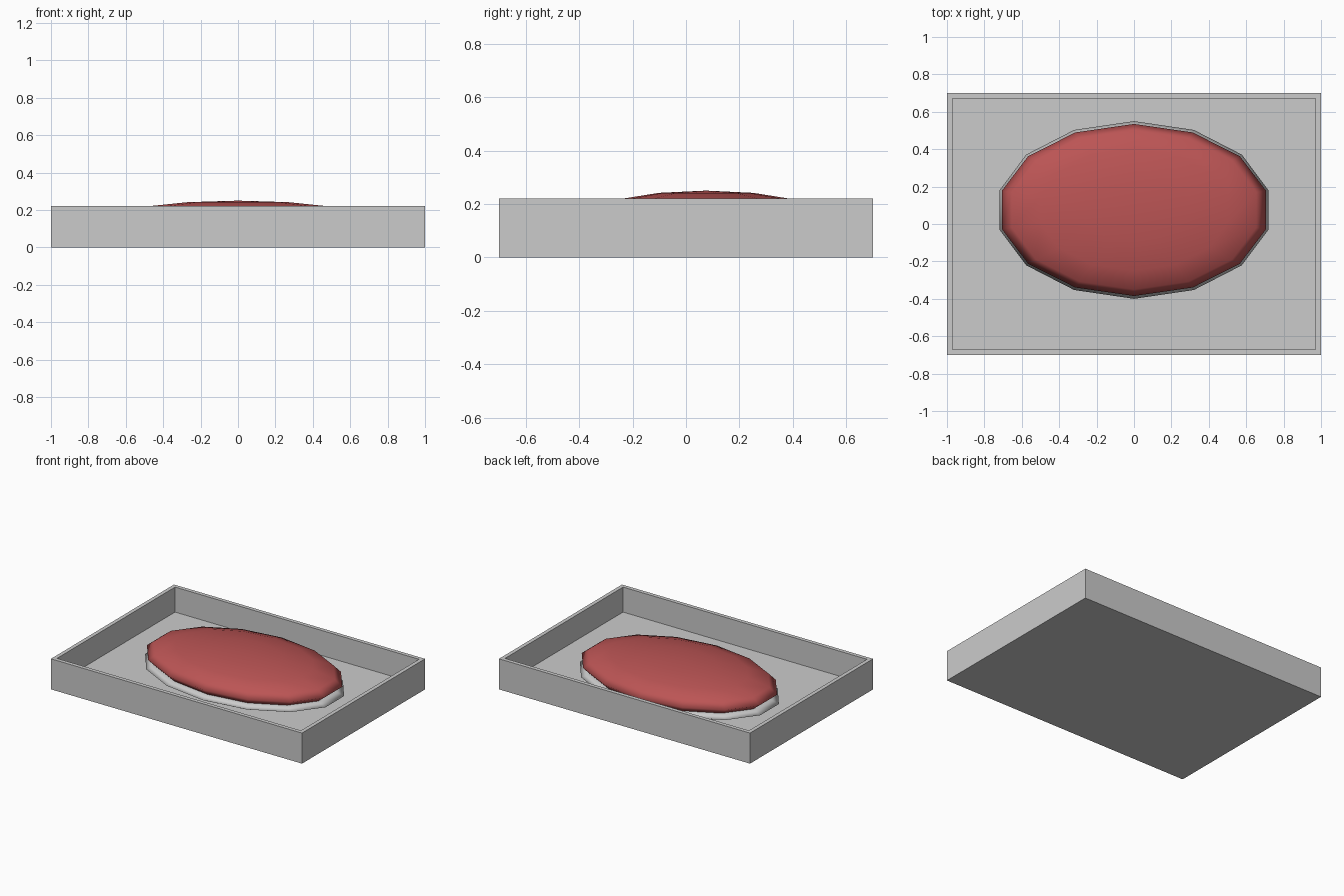
import bpy, bmesh, math
from mathutils import Matrix, Vector

if "Cube" in bpy.data.objects:
    bpy.data.objects.remove(bpy.data.objects["Cube"])


def finish(bm, name, smooth=False, mat=None):
    bmesh.ops.recalc_face_normals(bm, faces=bm.faces)
    for f in bm.faces:
        f.smooth = smooth
    me = bpy.data.meshes.new(name)
    bm.to_mesh(me)
    bm.free()
    ob = bpy.data.objects.new(name, me)
    bpy.context.collection.objects.link(ob)
    if mat:
        me.materials.append(mat)
    return ob


def ellipsoid(name, centre, radii, mat=None):
    bm = bmesh.new()
    bmesh.ops.create_uvsphere(bm, u_segments=14, v_segments=8, radius=1)
    # turn so that a corner of the outline points along y
    if max(v.co.x for v in bm.verts) > max(v.co.y for v in bm.verts):
        bmesh.ops.rotate(bm, verts=bm.verts, cent=(0, 0, 0),
                         matrix=Matrix.Rotation(math.pi / 2, 3, 'Z'))
    bmesh.ops.scale(bm, vec=radii, verts=bm.verts)
    bmesh.ops.translate(bm, vec=centre, verts=bm.verts)
    return finish(bm, name, True, mat)


# open tray: a box with its top inset and pushed down
W, D, H, WALL, FLOOR = 2.0, 1.4, 0.22, 0.04, 0.04
bm = bmesh.new()
bmesh.ops.create_cube(bm, size=1)
bmesh.ops.scale(bm, vec=(W, D, H), verts=bm.verts)
bmesh.ops.translate(bm, vec=(0, 0, H / 2), verts=bm.verts)
top = max(bm.faces, key=lambda f: f.calc_center_median().z)
bmesh.ops.inset_region(bm, faces=[top], thickness=WALL)
ext = bmesh.ops.extrude_discrete_faces(bm, faces=[top])
bmesh.ops.translate(bm, vec=(0, 0, FLOOR - H), verts=ext['faces'][0].verts)
finish(bm, "tray")

# shallow grey dish and the red cushion resting in it
red = bpy.data.materials.new("red")
red.diffuse_color = (0.5, 0.09, 0.09, 1)
red.use_nodes = True
red.node_tree.nodes["Principled BSDF"].inputs["Base Color"].default_value = red.diffuse_color
ellipsoid("dish", (0, 0.075, 0.075), (0.737, 0.475, 0.05))
ellipsoid("cushion", (0, 0.075, 0.14), (0.725, 0.46, 0.11), red)
